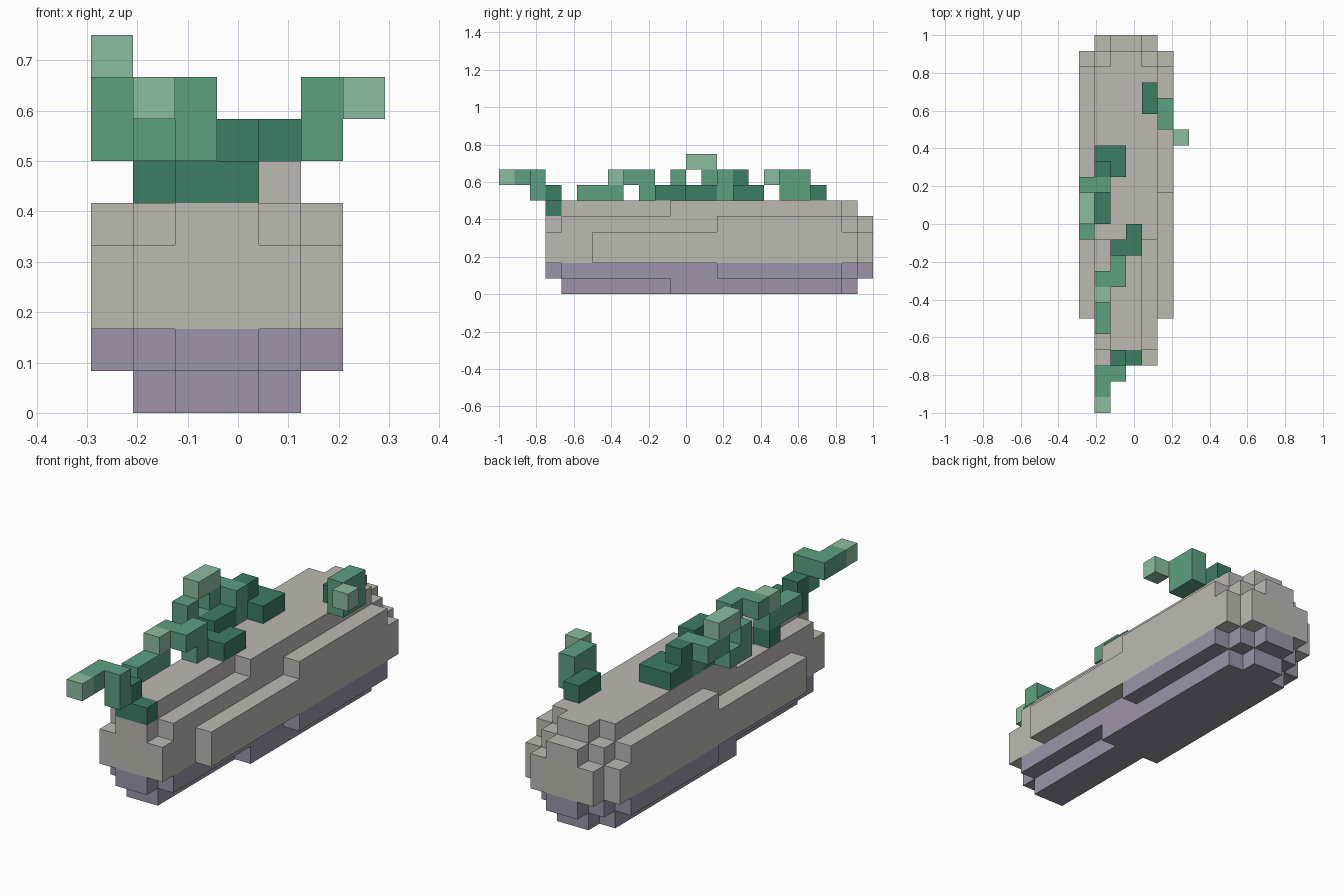
import bpy, bmesh, math
from mathutils import Vector

cube = bpy.data.objects.get("Cube")
if cube:
    bpy.data.objects.remove(cube, do_unlink=True)

U = 1 / 12                       # block size
ORIGIN = Vector((-3.5, -12, 0))  # block grid corner


def material(name, *rgb):
    m = bpy.data.materials.new(name)
    m.use_nodes = True
    m.diffuse_color = (*rgb, 1)
    bsdf = next(n for n in m.node_tree.nodes if n.type == 'BSDF_PRINCIPLED')
    bsdf.inputs["Base Color"].default_value = (*rgb, 1)
    return m


BARK = [material("pale_bark", 0.515, 0.491, 0.445),
        material("purple_underside", 0.337, 0.292, 0.392)]
GREENS = [material("dark_green", 0.045, 0.205, 0.122),
          material("mid_green", 0.109, 0.352, 0.216),
          material("light_green", 0.262, 0.515, 0.352)]


def build_blocks(name, cells, mats):
    """Outer skin of a set of grid blocks; cells maps a block to its material index."""
    bm = bmesh.new()
    verts = {}

    def vert(p):
        key = tuple(p)
        if key not in verts:
            verts[key] = bm.verts.new((Vector(key) + ORIGIN) * U)
        return verts[key]

    for cell, index in cells.items():
        for axis in range(3):
            for side in (0, 1):
                near = list(cell)
                near[axis] += 2 * side - 1
                if tuple(near) in cells:
                    continue
                ring = []
                for s, t in ((0, 0), (1, 0), (1, 1), (0, 1)):
                    p = list(cell)
                    p[axis] += side
                    p[(axis + 1) % 3] += s
                    p[(axis + 2) % 3] += t
                    ring.append(vert(p))
                if not side:
                    ring.reverse()
                bm.faces.new(ring).material_index = index
    # Merge flat neighbours of the same colour
    bmesh.ops.dissolve_limit(bm, angle_limit=math.radians(1), verts=bm.verts[:],
                             edges=bm.edges[:], delimit={'MATERIAL'})
    mesh = bpy.data.meshes.new(name)
    bm.to_mesh(mesh)
    bm.free()
    for m in mats:
        mesh.materials.append(m)
    bpy.context.collection.objects.link(bpy.data.objects.new(name, mesh))


def sprout(name, *paths):
    """Blocks along a dark, a mid and a light path, each filled from point to point."""
    cells = {}
    for colour, path in enumerate(paths):
        for a, b in zip(path, path[1:] + path[-1:]):
            xs, ys, zs = (range(min(p), max(p) + 1) for p in zip(a, b))
            cells.update({(x, y, z): colour for x in xs for y in ys for z in zs})
    build_blocks(name, cells, GREENS)


# Log: rounded section, tapering slowly to the front; lowest two layers purple.
# Front end of each block row, by its distance from the middle across and up
FRONT = {(0, 0): 3, (0, 1): 3, (1, 0): 3, (0, 2): 4, (1, 1): 4,
         (2, 0): 6, (1, 2): 11, (2, 1): 14}
log = {}
for x in range(6):
    for z in range(6):
        across, up = (int(abs(v - 2.5)) for v in (x, z))
        if (across, up) in FRONT:
            back = 24 - max(0, across + up - 1)
            for y in range(FRONT[across, up], back):
                log[x, y, z] = int(z < 2)
build_blocks("log", log, BARK)

# Sprouts: dark root, mid stem, light tip
sprout("front_sprout",
       [(3, 3, 5), (2, 3, 5), (2, 3, 6)],
       [(2, 2, 6), (2, 2, 7), (1, 2, 7), (1, 1, 7)],
       [(1, 0, 7)])
sprout("middle_sprout",
       [(3, 11, 6), (3, 10, 6), (2, 10, 6)],
       [(2, 9, 6), (2, 9, 7), (2, 8, 7), (1, 8, 7)],
       [(1, 7, 7)])
sprout("low_sprout", [(1, 7, 5)], [(1, 7, 6), (1, 5, 6)])
sprout("side_sprout",
       [(1, 12, 6), (1, 13, 6)],
       [(0, 12, 6), (0, 11, 6), (0, 11, 7)])
sprout("tall_sprout",
       [(1, 15, 7), (1, 15, 6), (2, 16, 6)],
       [(1, 14, 6), (1, 14, 7), (0, 14, 7), (0, 13, 7)],
       [(0, 13, 8), (0, 12, 8)])
sprout("back_sprout",
       [(4, 19, 6), (4, 20, 6)],
       [(5, 18, 6), (5, 19, 7)],
       [(6, 17, 7)])
